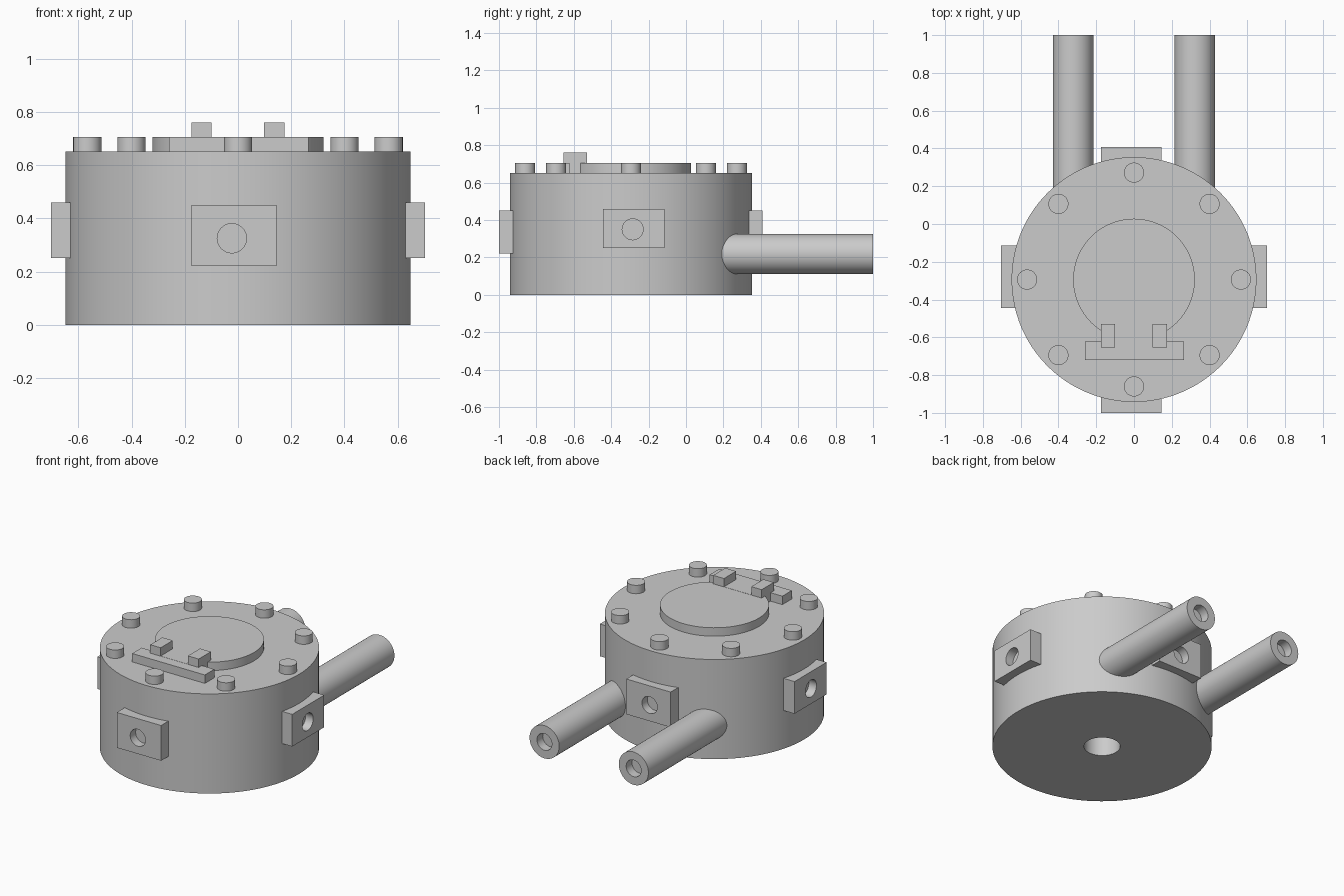
import bpy, math
from mathutils import Vector

cube = bpy.data.objects.get("Cube")
if cube:
    bpy.data.objects.remove(cube, do_unlink=True)

grey = bpy.data.materials.new("plain grey")
grey.use_nodes = True
grey.diffuse_color = (0.6, 0.6, 0.6, 1)
grey.node_tree.nodes["Principled BSDF"].inputs["Base Color"].default_value = (0.6, 0.6, 0.6, 1)

CY = -0.294          # y of the housing axis
R, TOP = 0.648, 0.65
RIM = 0.705          # height of the low raised parts


def cylinder(name, start, end, radius, sides=96):
    a, b = Vector(start), Vector(end)
    bpy.ops.mesh.primitive_cylinder_add(vertices=sides, radius=radius,
                                        depth=(b - a).length, location=(a + b) / 2)
    ob = bpy.context.object
    ob.rotation_euler = (b - a).to_track_quat('Z', 'Y').to_euler()
    bpy.ops.object.transform_apply(location=False, rotation=True, scale=True)
    bpy.ops.object.shade_smooth_by_angle(angle=math.radians(30))
    ob.name = name
    ob.data.materials.append(grey)
    return ob


def box(name, low, high):
    a, b = Vector(low), Vector(high)
    bpy.ops.mesh.primitive_cube_add(size=1, location=(a + b) / 2)
    ob = bpy.context.object
    ob.scale = b - a
    bpy.ops.object.transform_apply(location=False, rotation=False, scale=True)
    ob.name = name
    ob.data.materials.append(grey)
    return ob


def drill(ob, start, end, radius):
    cutter = cylinder("cutter", start, end, radius, 48)
    mod = ob.modifiers.new("hole", 'BOOLEAN')
    mod.operation, mod.solver, mod.object = 'DIFFERENCE', 'EXACT', cutter
    bpy.context.view_layer.objects.active = ob
    bpy.ops.object.modifier_apply(modifier=mod.name)
    bpy.data.objects.remove(cutter, do_unlink=True)
    bpy.ops.object.select_all(action='DESELECT')
    ob.select_set(True)
    bpy.ops.object.shade_smooth_by_angle(angle=math.radians(30))


# Housing with a bore in the underside
housing = cylinder("housing", (0, CY, 0), (0, CY, TOP), R, 128)
drill(housing, (0, CY, -0.1), (0, CY, 0.3), 0.107)

# Lid disc and ring of bolts
cylinder("lid_disc", (0, CY, TOP - 0.02), (0, CY, RIM), 0.322)
for i in range(8):
    a = i * math.pi / 4
    x, y = 0.566 * math.cos(a), CY + 0.566 * math.sin(a)
    cylinder(f"bolt_{i + 1}", (x, y, TOP - 0.02), (x, y, RIM), 0.053, 48)

# Latch on the lid
box("latch_bar", (-0.26, -0.72, TOP - 0.02), (0.265, -0.622, RIM))
box("latch_bridge", (-0.1, -0.655, TOP - 0.02), (0.1, -0.53, RIM + 0.001))
for name, x0, x1 in (("right", -0.175, -0.1), ("left", 0.097, 0.175)):
    box(f"latch_block_{name}", (x0, -0.655, TOP - 0.02), (x1, -0.53, 0.76))

# Drilled mounting plates on the front and back
for name, face, inner in (("front", -1.0, -0.89), ("back", 0.408, 0.30)):
    plate = box(f"{name}_plate", (-0.175, min(face, inner), 0.22),
                (0.145, max(face, inner), 0.45))
    out = math.copysign(0.1, face)
    drill(plate, (-0.023, face + out, 0.325), (-0.023, face - out * 0.56, 0.325), 0.055)

# Drilled mounting plates on both sides
for name, s in (("left", 1), ("right", -1)):
    xs = sorted((s * 0.703, s * 0.6))
    plate = box(f"{name}_plate", (xs[0], -0.445, 0.25), (xs[1], -0.115, 0.46))
    drill(plate, (s * 0.8, -0.285, 0.35), (s * 0.648, -0.285, 0.35), 0.056)

# Rear pipes with shallow sockets in their ends
for name, x in (("left", 0.322), ("right", -0.322)):
    pipe = cylinder(f"{name}_pipe", (x, 0.05, 0.218), (x, 1.0, 0.218), 0.107, 64)
    drill(pipe, (x, 1.1, 0.218), (x, 0.94, 0.218), 0.054)
